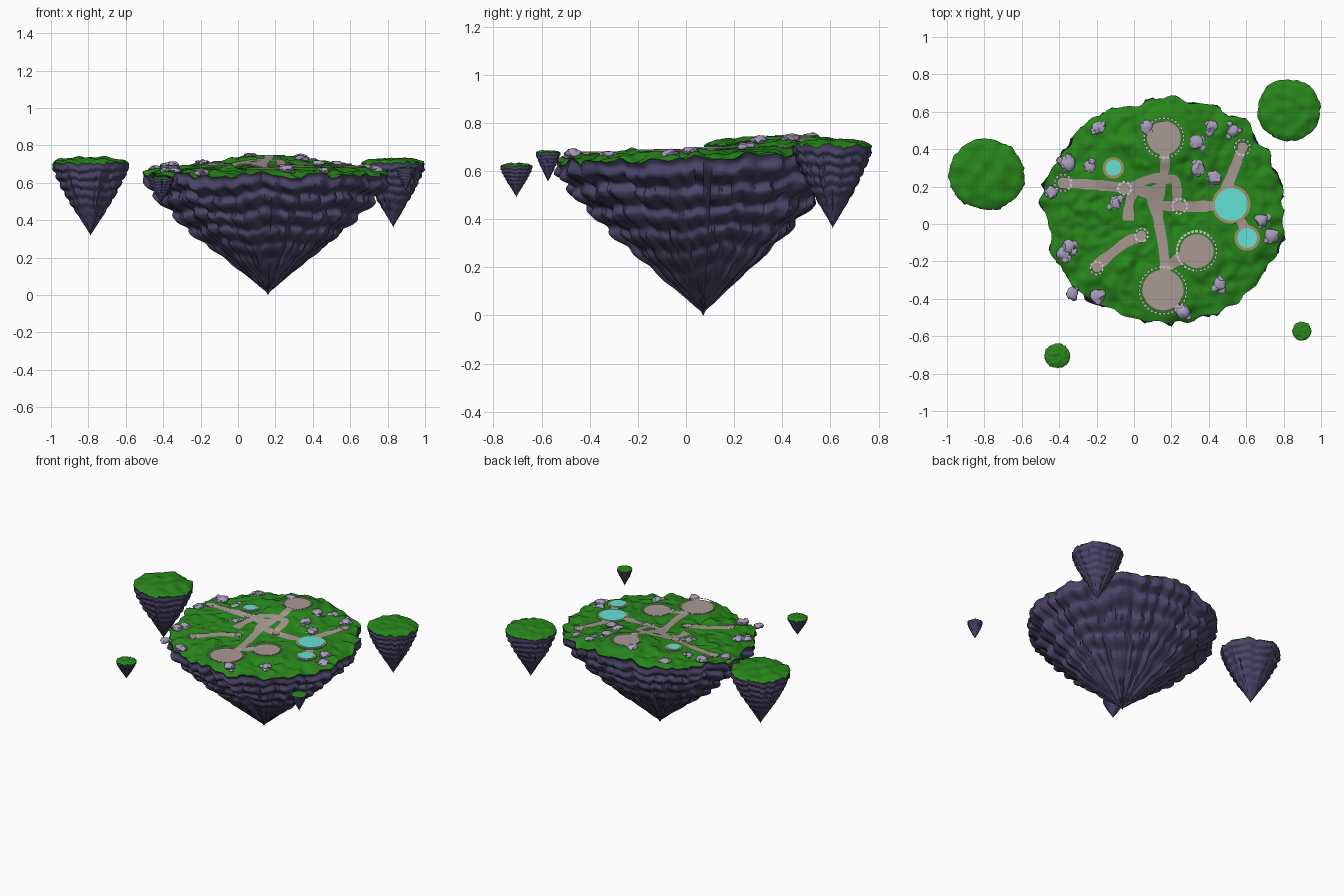
import bpy, bmesh, math, random
from mathutils import Vector, noise

random.seed(4)
if "Cube" in bpy.data.objects:
    bpy.data.objects.remove(bpy.data.objects["Cube"])


def material(name, rgb):
    m = bpy.data.materials.new(name)
    m.use_nodes = True
    m.diffuse_color = (*rgb, 1)
    m.node_tree.nodes["Principled BSDF"].inputs["Base Color"].default_value = (*rgb, 1)
    return m


GRASS = material("grass green", (.021, .24, .011))
ROCK = material("dark violet rock", (.07, .058, .138))
PATH = material("path taupe", (.4, .32, .295))
WATER = material("turquoise water", (.13, .75, .66))
SAND = material("sand rim", (.36, .29, .12))
BOULDER = material("pale violet stone", (.4, .34, .52))
EDGING = material("edging stone", (.62, .59, .62))


def finish(name, bm, mat, angle=50):
    mesh = bpy.data.meshes.new(name)
    bm.to_mesh(mesh)
    bm.free()
    ob = bpy.data.objects.new(name, mesh)
    bpy.context.collection.objects.link(ob)
    mesh.materials.append(mat)
    bpy.ops.object.select_all(action='DESELECT')
    ob.select_set(True)
    bpy.context.view_layer.objects.active = ob
    bpy.ops.object.shade_smooth_by_angle(angle=math.radians(angle))


def loft(bm, rings):
    """Bridge closed rings of points; a ring of one point becomes a fan."""
    loops = [[bm.verts.new(p) for p in ring] for ring in rings]
    for a, b in zip(loops, loops[1:]):
        n = max(len(a), len(b))
        for i in range(n):
            j = (i + 1) % n
            quad = [a[i % len(a)], b[i % len(b)], b[j % len(b)], a[j % len(a)]]
            bm.faces.new(list(dict.fromkeys(quad)))
    bmesh.ops.recalc_face_normals(bm, faces=bm.faces)


def face_up(bm):
    for f in bm.faces:
        f.normal_update()
        if f.normal.z < 0:
            f.normal_flip()


def smooth(a, b, x):
    t = min(1, max(0, (x - a) / (b - a)))
    return t * t * (3 - 2 * t)


def nz(x, y, z=0):
    return noise.noise(Vector((x, y, z)))


# Layout: plazas and ponds as (name, x, y, radius, level)
PLAZAS = [("back_plaza", .16, .46, .09, .745), ("middle_plaza", .335, -.145, .09, .685),
          ("front_plaza", .155, -.355, .11, .676)]
PONDS = [("large_pond", .52, .105, .088, .692), ("small_pond", .605, -.075, .053, .685),
         ("west_pond", -.11, .3, .042, .702)]
CIRCLES = [(-.38, .22, .045), (.58, .41, .042), (.245, .095, .04),
           (.04, -.06, .035), (-.2, -.235, .035), (-.05, .19, .035)]
PATHS = [
    [(.16, .42), (.17, .3), (.14, .2), (.12, .06), (.155, -.1), (.17, -.28)],
    [(-.4, .22), (-.2, .21), (-.03, .19), (.12, .16)],
    [(.15, .25), (.07, .24), (-.04, .18)],
    [(-.03, .02), (-.03, .1), (0, .19)],
    [(.15, .23), (.23, .25), (.23, .1)],
    [(.13, .2), (.09, .13), (.13, .04)],
    [(.12, .1), (.3, .09), (.47, .1)],
    [(.49, .18), (.53, .28), (.59, .43)],
    [(-.22, -.24), (-.1, -.14), (-.02, -.08), (.06, -.07)],
    [(.16, -.24), (.22, -.2), (.3, -.15)],
    [(.56, .04), (.6, -.04)]]


def chaikin(pts, times=3):
    pts = [Vector(p) for p in pts]
    for _ in range(times):
        new = [pts[0]]
        for a, b in zip(pts, pts[1:]):
            new += [a.lerp(b, .25), a.lerp(b, .75)]
        pts = new + [pts[-1]]
    return pts


CURVES = [chaikin(p) for p in PATHS]
SAMPLES = [p for c in CURVES for p in c]


def height(x, y):
    """Ground level: gentle slope, bumps away from paths, flat discs under features."""
    p = Vector((x, y))
    near = min((p - s).length for s in SAMPLES)
    bumps = .02 * nz(x * 9, y * 9) + .018 * nz(x * 20, y * 20, 3)
    h = .684 + .045 * y - .025 * (x - .16) ** 2 + bumps * smooth(.03, .08, near)
    h += .034 * (1 - smooth(.08, .4, math.hypot(x - .16, y - .42)))
    for _, cx, cy, r, level in PLAZAS + PONDS:
        d = math.hypot(x - cx, y - cy)
        h += (level - h) * (1 - smooth(r + .03, r + .085, d))
    return h


PROFILE = [(0, 1.0), (.1, .95), (.25, .82), (.4, .68), (.55, .52),
           (.7, .34), (.85, .16), (.93, .065), (.965, .018), (1, 0)]


def profile(u):
    for (a, ra), (b, rb) in zip(PROFILE, PROFILE[1:]):
        if u <= b:
            return ra + (rb - ra) * (u - a) / (b - a)
    return 0


def island(name, cx, cy, rx, ry, tip, ground, segs, rows, strata, lip, seed):
    angles = [math.tau * i / segs for i in range(segs)]

    def outline(a):
        c, s = math.cos(a), math.sin(a)
        return 1 + .05 * nz(c * 2, s * 2, seed) + .06 * nz(c * 7, s * 7, seed)

    def at(a, f):
        k = f * outline(a)
        return cx + rx * k * math.cos(a), cy + ry * k * math.sin(a)

    # Turf: polar sheet that sags to a ragged edge tucked behind the rock
    count = rows // 2
    rings = [[(cx, cy, ground(cx, cy))]]
    for k in range(1, count + 1):
        f = k / count
        rings.append([(*at(a, f), ground(*at(a, f))
                       - lip * f ** 9 * (1 + nz(math.cos(a) * 8, math.sin(a) * 8, seed)))
                      for a in angles])
    edge = [p[2] for p in rings[-1]]
    rings.append([(*at(a, .97), z - lip * .6) for a, z in zip(angles, edge)])
    bm = bmesh.new()
    loft(bm, rings)
    finish(name + "_grass", bm, GRASS, 60)

    # Stepped, fluted rock cone below the turf
    rings = []
    for k in range(rows):
        u = k / rows
        ring = []
        for a, z0 in zip(angles, edge):
            c, s = math.cos(a), math.sin(a)
            phase = u * strata + .45 * nz(c * 2, s * 2, seed + u * 2)
            step = phase % 1
            ledge = smooth(0, .45, step) - smooth(.6, 1, step) - .5
            fade = min(1, (1 - u) * 2) * min(1, u * 12)
            flute = nz(c * 11, s * 11, seed + u * 1.5) + .6 * nz(c * 25, s * 25, u * 5)
            f = profile(u) * (1 + .07 * ledge * fade + .075 * flute * min(1, u * 5 + .25))
            top = z0 - lip * .1
            x, y = at(a, f)
            wobble = .008 * ry * nz(c * 14, s * 14, u * 9) * min(1, u * 9)
            ring.append((x, y, top + (tip - top) * u + wobble))
        rings.append(ring)
    rings.append([(cx, cy, tip)])
    bm = bmesh.new()
    loft(bm, rings)
    finish(name + "_rock", bm, ROCK, 60)


island("main_island", .16, .072, .642, .6, 0, height, 200, 100, 7, .024, 1)

# Floating islets: x, y, radii, grass level, tip level
for name, x, y, rx, ry, top, tip in [
        ("left_islet", -.788, .265, .204, .19, .735, .315),
        ("back_islet", .83, .61, .168, .166, .731, .36),
        ("small_front_islet", -.41, -.705, .068, .065, .632, .492),
        ("small_side_islet", .897, -.573, .051, .05, .685, .555)]:
    def dome(px, py):
        d = math.hypot(px - x, py - y) / rx
        return top - .07 * rx * d * d + .07 * rx * nz(px * 3 / rx, py * 3 / rx, 2)
    island(name, x, y, rx, ry, tip, dome, 72, 60, 8, .09 * rx, x * 9)

# Winding paths draped on the ground
bm = bmesh.new()
for curve in CURVES:
    rows = []
    for i, p in enumerate(curve):
        t = (curve[min(i + 1, len(curve) - 1)] - curve[max(i - 1, 0)]).normalized()
        side = Vector((-t.y, t.x))
        w = .027 + .008 * nz(p.x * 15, p.y * 15, 7)
        pts = [p + side * w * k / 2 for k in range(-2, 3)]
        rows.append([bm.verts.new((q.x, q.y, height(q.x, q.y) + .004)) for q in pts])
    for a, b in zip(rows, rows[1:]):
        for i in range(4):
            bm.faces.new((a[i], a[i + 1], b[i + 1], b[i]))
face_up(bm)
finish("paths", bm, PATH)


def disc(name, x, y, r, z, mat):
    """Thin round plate whose upper face sits at z."""
    circle = [(x + r * math.cos(math.tau * i / 48), y + r * math.sin(math.tau * i / 48))
              for i in range(48)]
    bm = bmesh.new()
    loft(bm, [[(x, y, z)], [(*p, z) for p in circle], [(*p, z - .007) for p in circle]])
    finish(name, bm, mat, 30)


for name, x, y, r, z in PLAZAS:
    disc(name, x, y, r, z + .005, PATH)
for name, x, y, r, z in PONDS:
    disc(name + "_rim", x, y, r + .015, z + .004, SAND)
    disc(name + "_water", x, y, r, z + .007, WATER)
for x, y, r in CIRCLES:
    disc("path_landing", x, y, r * .7, height(x, y) + .006, PATH)

# Rings of flat edging stones, laid as dashes
bm = bmesh.new()
for x, y, r in [(p[1], p[2], p[3] + .016) for p in PLAZAS] + CIRCLES:
    n = int(math.tau * r / .022)
    for i in range(n):
        mid = math.tau * (i + .5) / n
        z = height(x + r * math.cos(mid), y + r * math.sin(mid)) + .008
        quad = []
        for turn, out in [(-.36, -.006), (.36, -.006), (.36, .006), (-.36, .006)]:
            a = mid + turn * math.tau / n
            quad.append(bm.verts.new((x + (r + out) * math.cos(a), y + (r + out) * math.sin(a), z)))
        bm.faces.new(quad)
face_up(bm)
finish("edging_stones", bm, EDGING)

# Boulder clusters
SPOTS = [(-.19, .51), (-.35, .32), (-.23, .31), (-.44, .17), (.07, .52), (.335, .44), (.415, .52),
         (.53, .5), (.34, .3), (-.1, .11), (-.35, -.12), (-.38, -.16), (-.195, -.385), (-.33, -.37),
         (.26, -.47), (.455, -.32), (.68, .025), (.735, -.065), (.43, .25), (-.37, .33)]
bm = bmesh.new()
for x, y in SPOTS:
    for k in range(5):
        r = random.uniform(.033, .04) if k == 0 else random.uniform(.012, .019)
        px, py = x + (k > 0) * random.uniform(-.034, .034), y + (k > 0) * random.uniform(-.034, .034)
        z = height(px, py)
        for v in bmesh.ops.create_icosphere(bm, subdivisions=2, radius=1)["verts"]:
            d = v.co * (1 + .5 * nz(*(v.co * 2.5 + Vector((x * 50, y * 50, k)))))
            v.co = Vector((px + d.x * r, py + d.y * r, z - .002 + d.z * r * .5))
finish("boulders", bm, BOULDER, 40)
